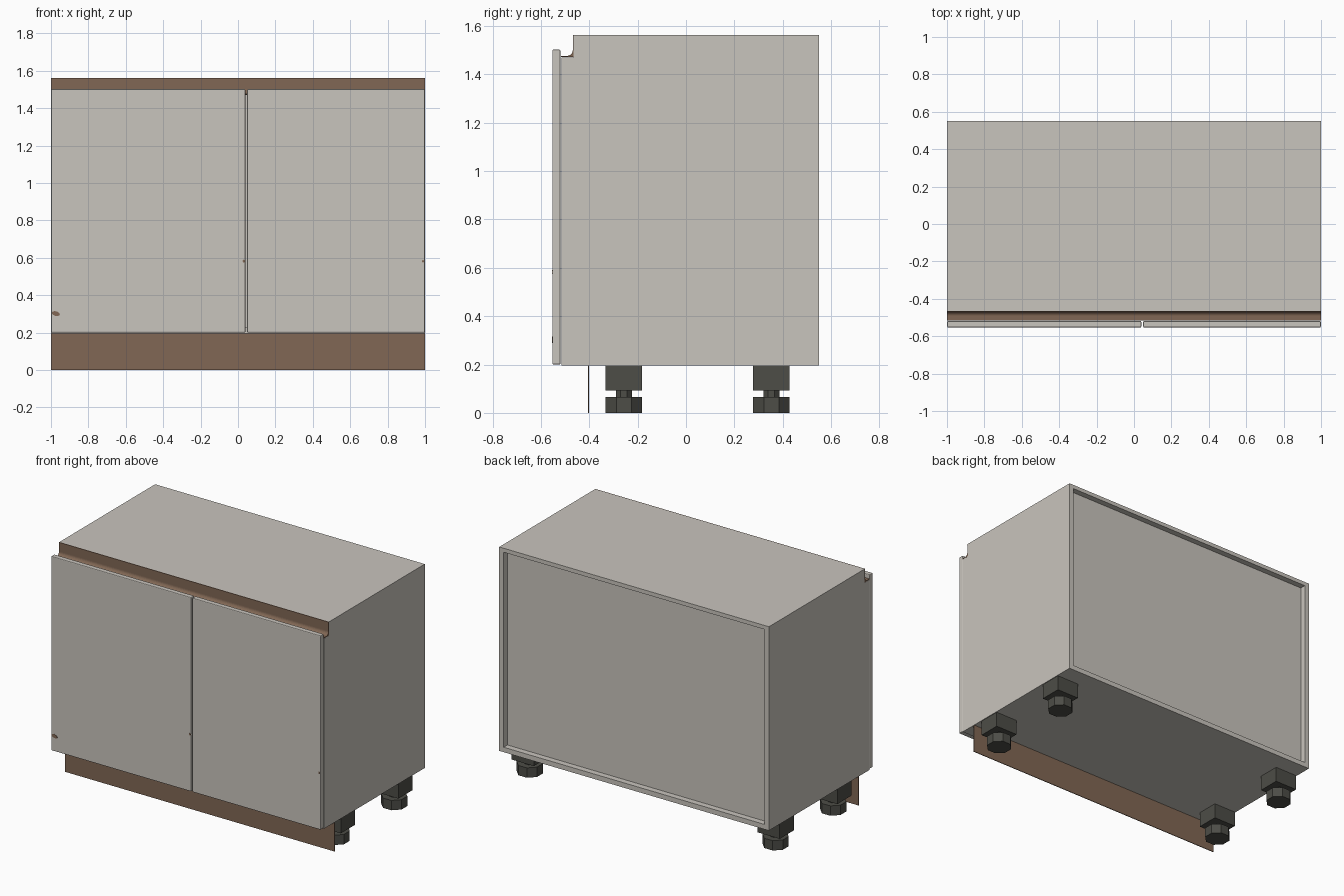
import bpy, bmesh, math
from mathutils import Matrix

if "Cube" in bpy.data.objects:
    bpy.data.objects.remove(bpy.data.objects["Cube"])


def material(name, rgb):
    m = bpy.data.materials.new(name)
    m.diffuse_color = (*rgb, 1)
    m.use_nodes = True
    m.node_tree.nodes["Principled BSDF"].inputs["Base Color"].default_value = m.diffuse_color
    return m


GREY = material("warm light grey", (0.584, 0.555, 0.509))
BROWN = material("matte brown", (0.22, 0.136, 0.089))
DARK = material("dark grey plastic", (0.074, 0.074, 0.063))


def finish(name, bm, mat):
    bmesh.ops.recalc_face_normals(bm, faces=bm.faces)
    me = bpy.data.meshes.new(name)
    bm.to_mesh(me)
    bm.free()
    me.materials.append(mat)
    ob = bpy.data.objects.new(name, me)
    bpy.context.collection.objects.link(ob)
    return ob


def add_box(bm, x0, x1, y0, y1, z0, z1):
    mat = Matrix.Translation(((x0 + x1) / 2, (y0 + y1) / 2, (z0 + z1) / 2)) \
        @ Matrix.Diagonal((x1 - x0, y1 - y0, z1 - z0, 1))
    bmesh.ops.create_cube(bm, size=1, matrix=mat)


def box(name, mat, *dims, bevel=0):
    bm = bmesh.new()
    add_box(bm, *dims)
    ob = finish(name, bm, mat)
    if bevel:
        mod = ob.modifiers.new("soft_edges", "BEVEL")
        mod.width, mod.segments = bevel, 2
    return ob


def extrude_profile(name, mat, yz, x0, x1):
    """Closed y-z outline pushed along x."""
    bm = bmesh.new()
    face = bm.faces.new([bm.verts.new((x0, y, z)) for y, z in yz])
    new = bmesh.ops.extrude_face_region(bm, geom=[face])["geom"]
    bmesh.ops.translate(bm, vec=(x1 - x0, 0, 0),
                        verts=[v for v in new if isinstance(v, bmesh.types.BMVert)])
    return finish(name, bm, mat)


# Carcass: notched sides, bottom, top and recessed back
T = 0.033
side = [(-0.515, 0.195), (0.55, 0.195), (0.55, 1.535),
        (-0.465, 1.535), (-0.465, 1.47), (-0.515, 1.47)]
extrude_profile("left_side", GREY, side, -1, -1 + T)
extrude_profile("right_side", GREY, side, 1 - T, 1)
box("bottom_panel", GREY, -1 + T, 1 - T, -0.515, 0.55, 0.195, 0.195 + T)
box("top_panel", GREY, -1, 1, -0.465, 0.55, 1.535, 1.562)
box("back_panel", GREY, -1 + T, 1 - T, 0.49, 0.51, 0.195 + T, 1.535)

# Curved finger-grip channel above the doors
outer = [(-0.516, 1.476)]
for i in range(7):
    a = math.radians(-90 + 15 * i)
    outer.append((-0.492 + 0.024 * math.cos(a), 1.5 + 0.024 * math.sin(a)))
outer.append((-0.468, 1.562))
inner = [(-0.464, 1.562), (-0.464, 1.471), (-0.516, 1.471)]
extrude_profile("grip_channel", BROWN, outer + inner, -1, 1)

# Doors
box("left_door", GREY, -0.999, 0.039, -0.553, -0.519, 0.2, 1.502, bevel=0.005)
box("right_door", GREY, 0.049, 0.999, -0.553, -0.519, 0.2, 1.502, bevel=0.005)

# Small painted spots on the doors
for i, (x, z, rx, rz, tilt) in enumerate([(-0.974, 0.302, 0.022, 0.012, 15),
                                          (0.031, 0.582, 0.006, 0.008, 0),
                                          (0.989, 0.582, 0.005, 0.008, 0)]):
    bm = bmesh.new()
    m = Matrix.Translation((x, -0.553, z)) @ Matrix.Rotation(math.radians(tilt), 4, 'Y') \
        @ Matrix.Diagonal((rx, 1, rz, 1)) @ Matrix.Rotation(math.pi / 2, 4, 'X')
    bmesh.ops.create_cone(bm, cap_ends=True, segments=16, radius1=1, radius2=1,
                          depth=0.003, matrix=m)
    finish(f"door_spot_{i + 1}", bm, BROWN)

# Plinth board
box("plinth", BROWN, -1, 1, -0.406, -0.401, 0, 0.195)

# Legs: block, octagonal neck and octagonal foot
for sx, xn in ((-1, "left"), (1, "right")):
    for y, yn in ((-0.257, "front"), (0.353, "back")):
        x = sx * 0.912
        bm = bmesh.new()
        add_box(bm, x - 0.083, x + 0.083, y - 0.075, y + 0.075, 0.092, 0.195)
        for width, z0, z1 in ((0.066, 0.06, 0.096), (0.15, 0, 0.066)):
            r = width / 2 / math.cos(math.pi / 8)
            m = Matrix.Translation((x, y, (z0 + z1) / 2)) @ Matrix.Rotation(math.pi / 8, 4, 'Z')
            bmesh.ops.create_cone(bm, cap_ends=True, segments=8, radius1=r, radius2=r,
                                  depth=z1 - z0, matrix=m)
        finish(f"{yn}_{xn}_leg", bm, DARK)
